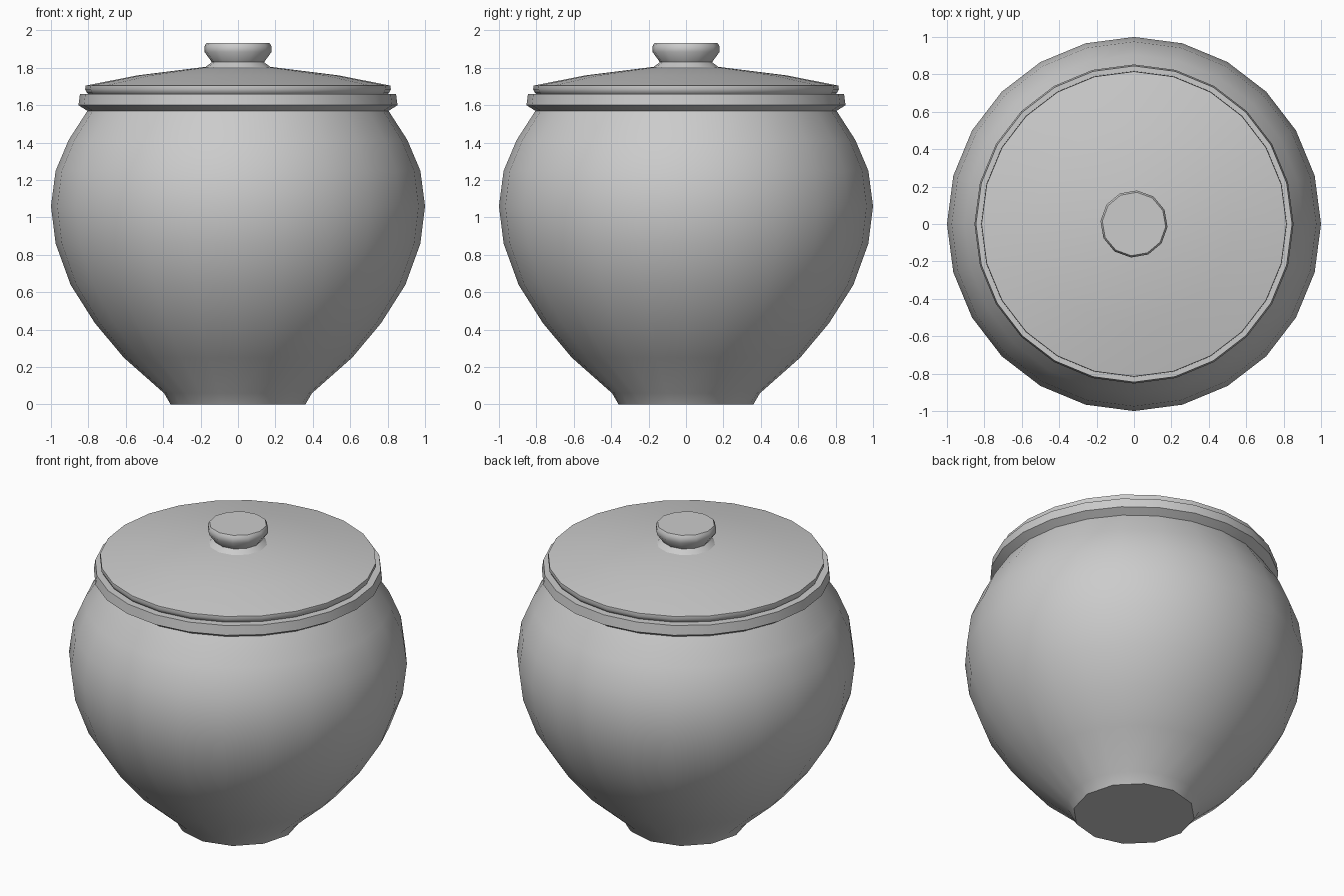
import bpy, bmesh, math

if "Cube" in bpy.data.objects:
    bpy.data.objects.remove(bpy.data.objects["Cube"])


def lathe(name, profile, sides, turn=0.0, smooth=40, coarse=()):
    """Spin (radius, z) points around z; rings in `coarse` have half the sides."""
    bm = bmesh.new()
    rings = []
    for k, (r, z) in enumerate(profile):
        ring = []
        for i in range(sides):
            a = 2 * math.pi * i / sides + turn
            s = r
            if k in coarse and i % 2:
                s = r * math.cos(2 * math.pi / sides)
            ring.append(bm.verts.new((s * math.cos(a), s * math.sin(a), z)))
        rings.append(ring)
    for low, high in zip(rings, rings[1:]):
        for i in range(sides):
            j = (i + 1) % sides
            bm.faces.new((low[i], low[j], high[j], high[i]))
    bm.faces.new(rings[0][::-1])
    bm.faces.new(rings[-1])
    bmesh.ops.recalc_face_normals(bm, faces=bm.faces)
    mesh = bpy.data.meshes.new(name)
    bm.to_mesh(mesh)
    bm.free()
    obj = bpy.data.objects.new(name, mesh)
    bpy.context.collection.objects.link(obj)
    bpy.ops.object.select_all(action='DESELECT')
    obj.select_set(True)
    bpy.context.view_layer.objects.active = obj
    bpy.ops.object.shade_smooth_by_angle(angle=math.radians(smooth))
    return obj


# Round belly with narrow foot and a flared rim
lathe("pot_body", [
    (0.36, 0.0), (0.395, 0.06), (0.61, 0.25), (0.765, 0.435), (0.895, 0.64),
    (0.975, 0.86), (1.0, 1.06), (0.975, 1.25), (0.905, 1.415), (0.805, 1.57),
    (0.853, 1.60), (0.845, 1.66), (0.72, 1.66)], 24, coarse=(0,))

# Shallow domed lid resting on the rim
lathe("lid", [
    (0.79, 1.655), (0.807, 1.665), (0.817, 1.685), (0.815, 1.705),
    (0.535, 1.76), (0.175, 1.805)], 24)

# Waisted knob
lathe("lid_knob", [
    (0.18, 1.80), (0.14, 1.83), (0.18, 1.885), (0.18, 1.915), (0.17, 1.932)],
    12, turn=math.radians(-5))
